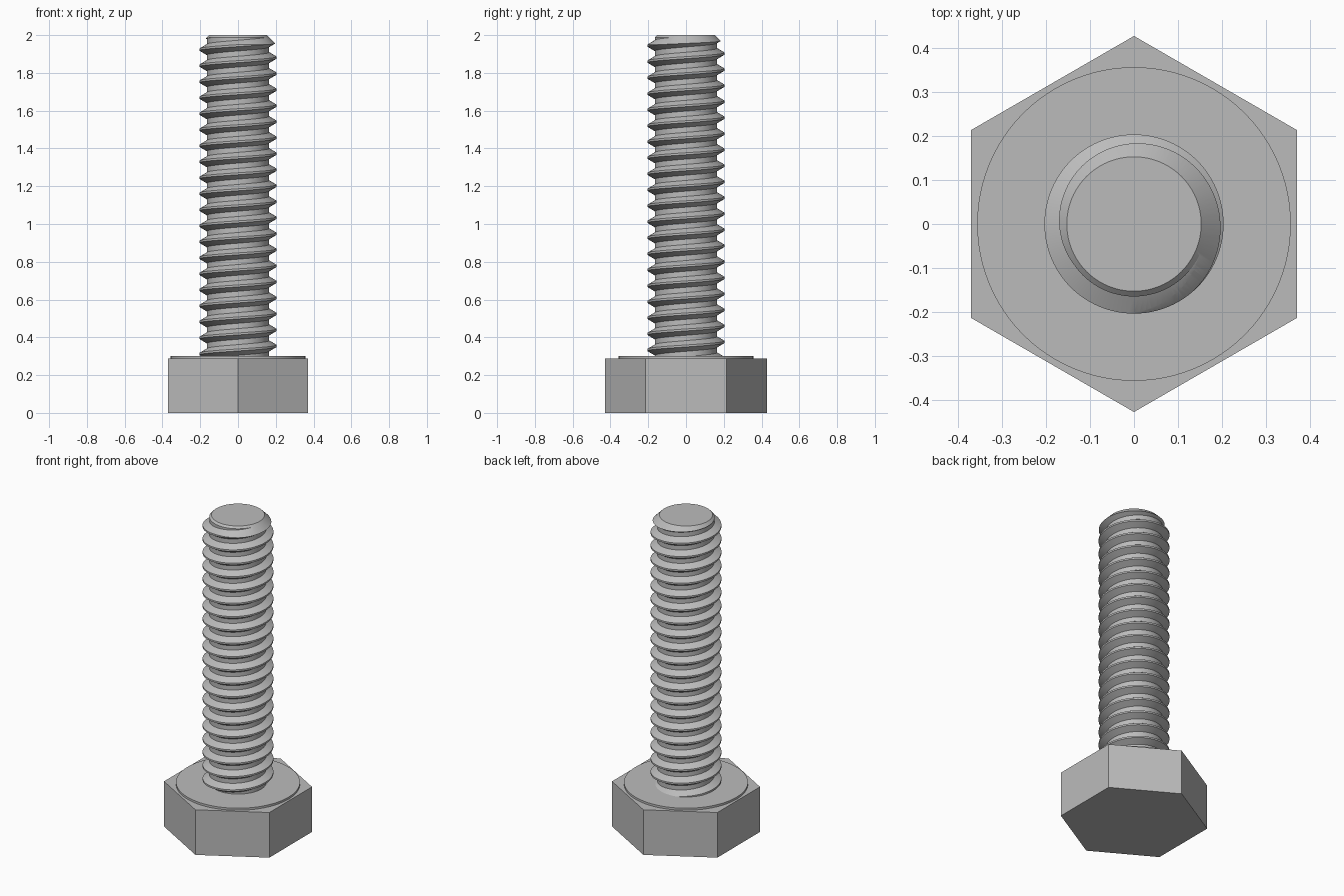
import bpy, bmesh, math

cube = bpy.data.objects.get("Cube")
if cube:
    bpy.data.objects.remove(cube, do_unlink=True)

HEX_TOP, SEAT, TOP = 0.287, 0.30, 2.0
ROOT, CREST, PITCH = 0.165, 0.204, 0.0848
PHASE = 0.0

steel = bpy.data.materials.new("plain_steel")
steel.use_nodes = True
grey = (0.5, 0.5, 0.5, 1)
steel.diffuse_color = grey
steel.node_tree.nodes["Principled BSDF"].inputs["Base Color"].default_value = grey


def add_object(name, bm):
    bmesh.ops.recalc_face_normals(bm, faces=bm.faces)
    mesh = bpy.data.meshes.new(name)
    bm.to_mesh(mesh)
    bm.free()
    mesh.materials.append(steel)
    obj = bpy.data.objects.new(name, mesh)
    bpy.context.collection.objects.link(obj)
    return obj


def lathe(name, profile, sides, turn=0.0):
    """Closed solid of stacked rings, given as (radius, z) from the bottom up."""
    bm = bmesh.new()
    rings = [[bm.verts.new((r * math.cos(a), r * math.sin(a), z))
              for a in (turn + math.tau * i / sides for i in range(sides))]
             for r, z in profile]
    for low, high in zip(rings, rings[1:]):
        for i in range(sides):
            j = (i + 1) % sides
            bm.faces.new((low[i], low[j], high[j], high[i]))
    bm.faces.new(rings[0][::-1])
    bm.faces.new(rings[-1])
    return add_object(name, bm)


def smooth(obj):
    bpy.ops.object.select_all(action='DESELECT')
    obj.select_set(True)
    bpy.context.view_layer.objects.active = obj
    bpy.ops.object.shade_smooth_by_angle(angle=math.radians(25))


def helix_rod(name, low, high, steps=96):
    """Closed right-hand threaded rod running between two heights."""
    # Tooth profile over one pitch: fraction of the pitch and radius
    tooth = [(-0.0625, CREST), (0.0625, CREST), (0.335, ROOT), (0.665, ROOT)]
    turns = math.ceil((high - low) / PITCH) + 3
    bm = bmesh.new()
    columns = []
    for i in range(steps):
        a = math.tau * i / steps
        columns.append([bm.verts.new((r * math.cos(a), r * math.sin(a),
                                      low + PITCH * (t + f + PHASE + i / steps)))
                        for t in range(turns) for f, r in tooth])
    n = len(tooth)
    for i in range(steps):
        here = columns[i]
        # The last column joins the first one a full turn higher
        there = columns[i + 1] if i + 1 < steps else columns[0][n:]
        for k in range(min(len(here), len(there)) - 1):
            bm.faces.new((here[k], there[k], there[k + 1], here[k + 1]))
    # Trim both ends flat and cap them
    for z, side in ((low + PITCH * 1.5, -1), (high, 1)):
        cut = bmesh.ops.bisect_plane(bm, geom=bm.verts[:] + bm.edges[:] + bm.faces[:],
                                     plane_co=(0, 0, z), plane_no=(0, 0, side),
                                     clear_outer=True)["geom_cut"]
        rim = [e for e in cut if isinstance(e, bmesh.types.BMEdge)]
        bmesh.ops.contextual_create(bm, geom=rim)
    return add_object(name, bm)


# Hexagonal head with its corners on the y axis, and the round raised seat
lathe("hex_head", [(0.428, 0), (0.428, HEX_TOP)], 6, math.pi / 2)
seat = lathe("washer_face", [(0.357, HEX_TOP - 0.02), (0.357, SEAT)], 96)
smooth(seat)

# Threaded shank, trimmed by a blank with a chamfered tip
shank = helix_rod("threaded_shank", 0.1, TOP + 0.03)
blank = lathe("chamfer_blank", [(0.25, SEAT - 0.02), (0.25, TOP - 0.097), (0.153, TOP)], 96)
blank.hide_render = True
trim = shank.modifiers.new("chamfer", 'BOOLEAN')
trim.operation = 'INTERSECT'
trim.solver = 'EXACT'
trim.object = blank
bpy.context.view_layer.objects.active = shank
bpy.ops.object.modifier_apply(modifier=trim.name)
bpy.data.objects.remove(blank, do_unlink=True)
smooth(shank)
